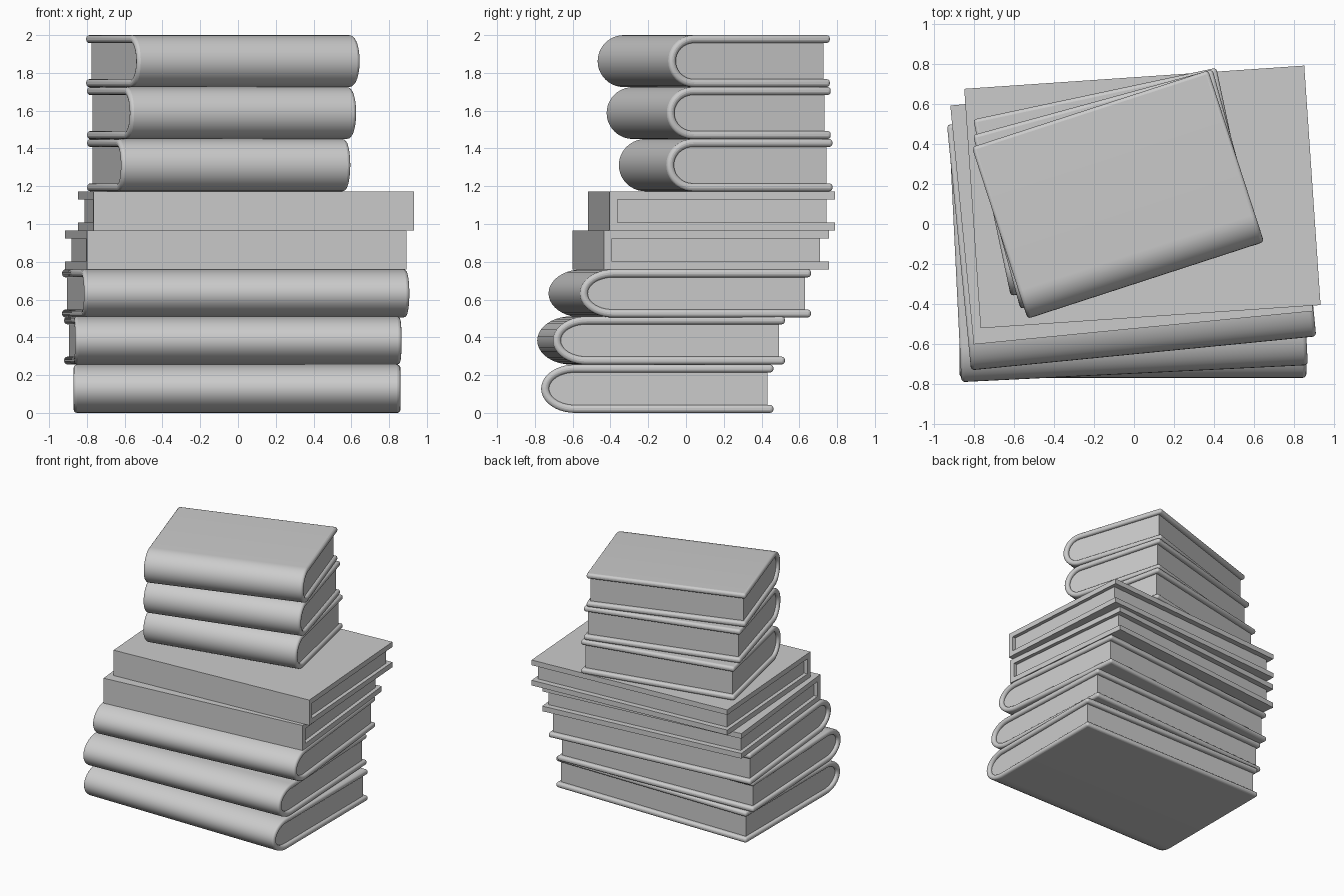
import bpy, bmesh
from math import pi, sin, cos, radians

cube = bpy.data.objects.get("Cube")
if cube:
    bpy.data.objects.remove(cube)

grey = bpy.data.materials.new("plain_grey")
grey.use_nodes = True
GREY = (0.6, 0.6, 0.6, 1)
grey.diffuse_color = GREY
grey.node_tree.nodes["Principled BSDF"].inputs["Base Color"].default_value = GREY


def arc_path(depth, half_h, spine, back):
    """Path from the top back edge, round the spine, to the bottom back edge."""
    start = -depth / 2 + spine
    steps = 20
    arc = [(start - spine * sin(pi * i / steps), half_h * cos(pi * i / steps))
           for i in range(steps + 1)]
    return [(back, half_h)] + arc + [(back, -half_h)]


def box_path(front, half_h, back):
    return [(back, half_h), (front, half_h), (front, -half_h), (back, -half_h)]


def make_object(name, bm, place):
    bmesh.ops.recalc_face_normals(bm, faces=bm.faces)
    mesh = bpy.data.meshes.new(name)
    bm.to_mesh(mesh)
    bm.free()
    mesh.materials.append(grey)
    ob = bpy.data.objects.new(name, mesh)
    bpy.context.collection.objects.link(ob)
    x, y, z, angle = place
    ob.location = (x, y, z)
    ob.rotation_euler.z = radians(angle)
    return ob


def cover(name, outer, inner, width, place):
    """U-shaped strip between two paths, extruded along the spine."""
    bm = bmesh.new()
    pairs = [[bm.verts.new((-width / 2, *p)) for p in path] for path in (outer, inner)]
    faces = [bm.faces.new((pairs[0][i], pairs[0][i + 1], pairs[1][i + 1], pairs[1][i]))
             for i in range(len(outer) - 1)]
    ext = bmesh.ops.extrude_face_region(bm, geom=faces)["geom"]
    bmesh.ops.translate(bm, vec=(width, 0, 0),
                        verts=[v for v in ext if isinstance(v, bmesh.types.BMVert)])
    return make_object(name, bm, place)


def pages(name, path, width, place):
    """Solid page block filling the cover."""
    bm = bmesh.new()
    face = bm.faces.new([bm.verts.new((-width / 2, *p)) for p in path])
    ext = bmesh.ops.extrude_face_region(bm, geom=[face])["geom"]
    bmesh.ops.translate(bm, vec=(width, 0, 0),
                        verts=[v for v in ext if isinstance(v, bmesh.types.BMVert)])
    return make_object(name, bm, place)


def smooth(ob):
    bpy.ops.object.select_all(action='DESELECT')
    ob.select_set(True)
    bpy.context.view_layer.objects.active = ob
    bpy.ops.object.shade_smooth_by_angle(angle=radians(35))


BOARD = 0.042


def round_book(name, width, depth, spine, x, y, low, high, angle):
    half = (high - low) / 2
    place = (x, y, (low + high) / 2, angle)
    outer = arc_path(depth, half, spine, depth / 2)
    inner = arc_path(depth - 2 * BOARD, half - BOARD, spine - BOARD, depth / 2)
    ob = cover(name + "_cover", outer, inner, width, place)
    bevel = ob.modifiers.new("rounded_edges", 'BEVEL')
    bevel.width = 0.017
    bevel.segments = 3
    bevel.limit_method = 'ANGLE'
    bevel.angle_limit = radians(45)
    smooth(ob)
    block = arc_path(depth - 2 * BOARD, half - BOARD, spine - BOARD, depth / 2 - 0.032)
    smooth(pages(name + "_pages", block, width - 0.05, place))


def square_book(name, width, depth, x, y, low, high, angle):
    half = (high - low) / 2
    place = (x, y, (low + high) / 2, angle)
    front = -depth / 2
    cover(name + "_cover", box_path(front, half, depth / 2),
          box_path(front + BOARD, half - BOARD, depth / 2), width, place)
    pages(name + "_pages", box_path(front + BOARD, half - BOARD, depth / 2 - 0.045),
          width - 0.06, place)


# Large rounded books at the bottom
for i, spot in enumerate([(-0.005, -0.152, 0, 0.256, 0),
                          (-0.027, -0.132, 0.256, 0.511, 2.8),
                          (-0.012, -0.033, 0.505, 0.76, 5.6)]):
    round_book(f"large_book_{i + 1}", 1.73, 1.23, 0.18, *spot)

# Square-backed books in the middle
for i, spot in enumerate([(-0.012, 0.078, 0.76, 0.965, 5.6),
                          (0.042, 0.135, 0.965, 1.173, 3.9)]):
    square_book(f"square_book_{i + 1}", 1.70, 1.197, *spot)

# Small rounded books on top
for i, spot in enumerate([(-0.102, 0.21, 1.173, 1.45, 12),
                          (-0.087, 0.173, 1.45, 1.725, 15.3),
                          (-0.08, 0.147, 1.725, 2.0, 18)]):
    round_book(f"small_book_{i + 1}", 1.24, 0.9, 0.145, *spot)
